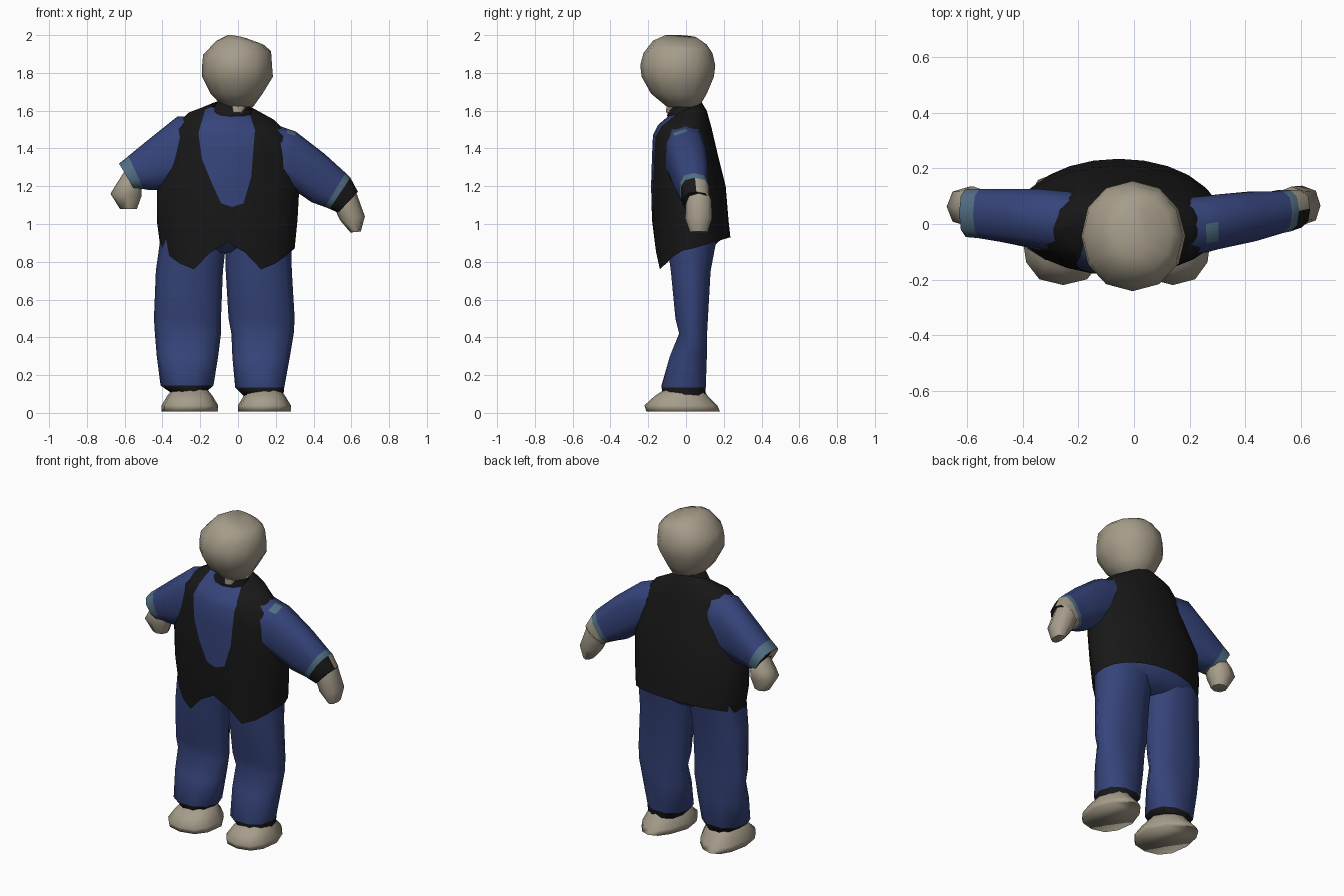
import bpy, bmesh, math
from mathutils import Vector

cube = bpy.data.objects.get("Cube")
if cube:
    bpy.data.objects.remove(cube, do_unlink=True)


def material(name, rgb):
    m = bpy.data.materials.new(name)
    m.use_nodes = True
    m.diffuse_color = (*rgb, 1)
    m.node_tree.nodes["Principled BSDF"].inputs["Base Color"].default_value = (*rgb, 1)
    return m


SKIN = material("stone_beige", (0.38, 0.335, 0.255))
BLUE = material("denim_blue", (0.036, 0.057, 0.195))
BLACK = material("vest_black", (0.009, 0.009, 0.009))
CUFF = material("pale_cuff_blue", (0.085, 0.16, 0.23))


def flat(z, x0, x1, y0, y1, tx=0, ty=0):
    """Level cross-section from its extents; tx and ty tilt it."""
    return (Vector(((x0 + x1) / 2, (y0 + y1) / 2, z)),
            Vector(((x1 - x0) / 2, 0, tx)), Vector((0, (y1 - y0) / 2, ty)))


def upright(top, bottom, y0, y1):
    """Limb cross-section between two x,z points."""
    a, b = (Vector((p[0], (y0 + y1) / 2, p[1])) for p in (top, bottom))
    return (a + b) / 2, (a - b) / 2, Vector((0, (y1 - y0) / 2, 0))


def loft(name, sections, mats, n=10, power=0.85, bands=None, caps=True, edit=None, smooth=60):
    """Skin a list of cross-sections; bands give a material per segment."""
    bm = bmesh.new()
    rings = []
    for c, u, v in sections:
        ring = []
        for i in range(n):
            t = math.tau * i / n
            cs, sn = (math.copysign(abs(w) ** power, w) for w in (math.cos(t), math.sin(t)))
            ring.append(bm.verts.new(c + u * cs + v * sn))
        rings.append(ring)
    for k, (r, s) in enumerate(zip(rings, rings[1:])):
        for i in range(n):
            j = (i + 1) % n
            f = bm.faces.new((r[i], r[j], s[j], s[i]))
            f.material_index = bands[k] if bands else 0
    if caps:
        for ring, k in ((rings[0], 0), (rings[-1], -1)):
            f = bm.faces.new(ring)
            f.material_index = bands[k] if bands else 0
    if edit:
        edit(bm, rings)
    bmesh.ops.recalc_face_normals(bm, faces=bm.faces[:])
    me = bpy.data.meshes.new(name)
    bm.to_mesh(me)
    bm.free()
    for m in mats:
        me.materials.append(m)
    ob = bpy.data.objects.new(name, me)
    bpy.context.collection.objects.link(ob)
    bpy.ops.object.select_all(action='DESELECT')
    ob.select_set(True)
    bpy.context.view_layer.objects.active = ob
    bpy.ops.object.shade_smooth_by_angle(angle=math.radians(smooth))


# Vest: pointed front hem, and a shirt opening cut into the chest
HEM = (0.90, 0.85, 0.76, 0.79, 0.83, 0.86, 0.87)
OPENING = [(-.03, 1.09), (.03, 1.11), (.07, 1.25), (.09, 1.50), (.05, 1.62),
           (-.17, 1.62), (-.21, 1.48), (-.19, 1.34), (-.14, 1.22), (-.09, 1.11)]


def cut_vest(bm, rings):
    for i, v in enumerate(rings[0]):
        if i >= 12:
            v.co.z = HEM[abs(i - 18)]
        else:
            v.co.z = 0.87 + 0.06 * math.sin(math.tau * i / 24)
    planes = []
    for (x, z), (x2, z2) in zip(OPENING, OPENING[1:] + OPENING[:1]):
        planes.append((Vector((x, 0, z)), Vector((z - z2, 0, x2 - x))))
    for p, nrm in planes:
        faces = [f for f in bm.faces if f.calc_center_median().y < -0.03]
        geom = set(faces)
        for f in faces:
            geom.update(f.edges)
            geom.update(f.verts)
        bmesh.ops.bisect_plane(bm, geom=list(geom), dist=1e-5, plane_co=p, plane_no=nrm)
    for f in bm.faces:
        c = f.calc_center_median()
        if c.y < -0.03 and all((c - p).dot(nrm) > 0 for p, nrm in planes):
            f.material_index = 1


loft("vest", [
    flat(0.88, -.41, .30, -.165, .235),
    flat(1.02, -.43, .315, -.18, .225),
    flat(1.20, -.43, .325, -.185, .21),
    flat(1.36, -.375, .30, -.18, .17),
    flat(1.49, -.335, .27, -.175, .135, -.02, .02),
    flat(1.56, -.27, .20, -.15, .11, -.02, .04),
    flat(1.62, -.14, .07, -.07, .08, -.01, .03),
], [BLACK, BLUE], n=24, power=1.0, caps=False, edit=cut_vest)

# Trousers
loft("hips", [
    flat(1.02, -.40, .29, -.14, .20),
    flat(0.93, -.405, .285, -.12, .20),
    flat(0.85, -.36, .24, -.05, .11),
], [BLUE], n=16, power=0.95)
loft("right_trouser_leg", [
    flat(0.93, -.41, -.06, -.11, .17),
    flat(0.75, -.435, -.08, -.085, .135),
    flat(0.50, -.445, -.09, -.06, .12),
    flat(0.42, -.44, -.09, -.04, .115),
    flat(0.30, -.43, -.105, -.09, .115),
    flat(0.145, -.41, -.13, -.135, .11),
    flat(0.11, -.36, -.17, -.125, .105),
], [BLUE, BLACK], bands=[0] * 5 + [1], power=0.9)
loft("left_trouser_leg", [
    flat(0.93, -.07, .28, -.11, .17),
    flat(0.75, -.065, .285, -.085, .135),
    flat(0.50, -.05, .30, -.06, .12),
    flat(0.42, -.035, .295, -.04, .115),
    flat(0.30, -.03, .275, -.09, .115),
    flat(0.135, -.015, .245, -.135, .11),
    flat(0.09, .03, .24, -.125, .105),
], [BLUE, BLACK], bands=[0] * 5 + [1], power=0.9)


# Feet: flat soles, narrow heels, and the instep set back from the toe
def narrow_heel(bm, rings):
    for ring in rings:
        mid = sum(v.co.x for v in ring) / len(ring)
        for v in ring:
            v.co.x = mid + (v.co.x - mid) * (1 - 2 * max(0, v.co.y))
            if mid < 0:
                v.co.x -= 0.2 * max(0, v.co.y)


for side, x0, x1 in (("right", -.405, -.105), ("left", 0.0, .28)):
    loft(side + "_foot", [
        flat(0.008, x0, x1, -.21, .18),
        flat(0.04, x0, x1, -.22, .165),
        flat(0.09, x0 + .03, x1 - .03, -.165, .115),
        flat(0.14, x0 + .07, x1 - .07, -.09, .085),
    ], [SKIN], n=12, power=0.8, edit=narrow_heel, smooth=110)


# Sleeves: wide at the armhole, with pale cuffs and half-dark wrists
def paint_right_sleeve(bm, rings):
    for f in bm.faces:
        if f.material_index == 2 and f.calc_center_median().y < 0.03:
            f.material_index = 3


def paint_left_sleeve(bm, rings):
    for f in bm.faces:
        c = f.calc_center_median()
        if f.material_index == 2 and c.y > 0.06:
            f.material_index = 3
        # Pale patch on the shoulder seam
        if (c - Vector((.28, -.03, 1.49))).length < 0.035:
            f.material_index = 1


SLEEVE = [BLUE, CUFF, BLACK, SKIN]
loft("right_sleeve", [
    upright((-.20, 1.57), (-.30, 1.20), -.11, .12),
    upright((-.32, 1.57), (-.40, 1.18), -.09, .13),
    upright((-.47, 1.45), (-.47, 1.18), -.07, .13),
    upright((-.58, 1.36), (-.50, 1.185), -.055, .13),
    upright((-.63, 1.32), (-.55, 1.185), -.05, .13),
    upright((-.60, 1.27), (-.56, 1.21), -.01, .10),
], SLEEVE, bands=[0, 0, 0, 1, 2], power=0.75, edit=paint_right_sleeve)
loft("left_sleeve", [
    upright((.19, 1.53), (.25, 1.20), -.11, .10),
    upright((.26, 1.505), (.27, 1.19), -.105, .105),
    upright((.305, 1.49), (.295, 1.18), -.095, .11),
    upright((.46, 1.37), (.39, 1.115), -.065, .12),
    upright((.57, 1.27), (.46, 1.09), -.035, .12),
    upright((.595, 1.245), (.485, 1.08), -.03, .125),
    upright((.635, 1.17), (.53, 1.06), -.015, .125),
], SLEEVE, bands=[0, 0, 0, 0, 1, 2], power=0.75, edit=paint_left_sleeve)

# Hands
loft("right_hand", [
    upright((-.60, 1.28), (-.52, 1.21), .00, .11),
    upright((-.645, 1.21), (-.51, 1.195), -.01, .135),
    upright((-.675, 1.16), (-.51, 1.15), -.01, .135),
    upright((-.625, 1.08), (-.535, 1.08), .02, .11),
], [SKIN], n=8)
loft("left_hand", [
    upright((.625, 1.17), (.51, 1.085), .00, .135),
    upright((.672, 1.04), (.54, 1.02), -.005, .138),
    upright((.65, .96), (.595, .955), .02, .115),
], [SKIN], n=8)

# Neck, collar and faceted head
loft("collar", [
    flat(1.59, -.15, .08, -.10, .09, 0, .02),
    flat(1.655, -.10, .06, -.09, .06, 0, .005),
], [BLACK], n=12)
loft("neck", [
    flat(1.59, -.04, .03, -.11, .05),
    flat(1.68, -.09, .09, -.10, .08),
], [SKIN], n=10)
loft("head", [
    flat(1.62, -.08, .08, -.10, .07),
    flat(1.69, -.145, .13, -.185, .11),
    flat(1.78, -.19, .185, -.235, .148),
    flat(1.84, -.19, .18, -.242, .155),
    flat(1.905, -.185, .175, -.225, .14, .01),
    flat(1.96, -.115, .135, -.175, .11, -.01, -.01),
    flat(1.99, -.055, .05, -.12, .06, -.01, -.005),
], [SKIN], n=12, power=0.95, smooth=70)
